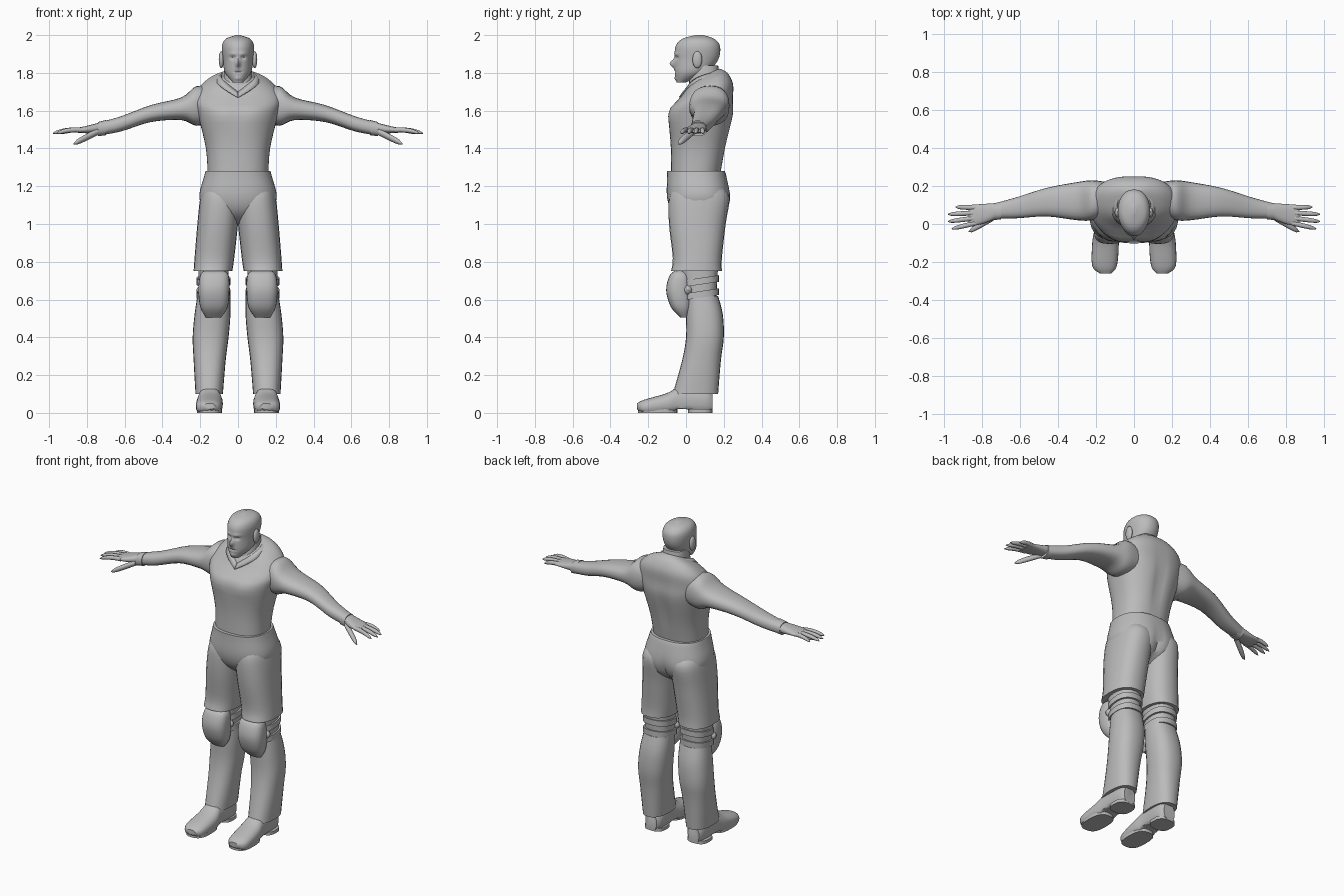
import bpy
import bmesh
from math import cos, sin, pi, exp, sqrt, radians, copysign
from mathutils import Vector, Matrix

default_cube = bpy.data.objects.get("Cube")
if default_cube:
    bpy.data.objects.remove(default_cube, do_unlink=True)

# One plain clay colour for the whole figure
clay = bpy.data.materials.new("clay_grey")
clay.use_nodes = True
clay.diffuse_color = (.5, .5, .5, 1)
shader = clay.node_tree.nodes["Principled BSDF"]
shader.inputs["Base Color"].default_value = clay.diffuse_color


def finish(name, bm, mirror=False):
    """Turn a bmesh into a smooth-shaded object, optionally mirrored in x."""
    bmesh.ops.recalc_face_normals(bm, faces=bm.faces)
    mesh = bpy.data.meshes.new(name)
    bm.to_mesh(mesh)
    bm.free()
    mesh.materials.append(clay)
    mesh.shade_smooth()
    mesh.set_sharp_from_angle(angle=radians(40))
    part = bpy.data.objects.new(name, mesh)
    bpy.context.collection.objects.link(part)
    if mirror:
        modifier = part.modifiers.new("Mirror", "MIRROR")
        modifier.use_mirror_merge = False
    return part


def spline(rows, steps):
    """Smooth interpolation passing through every row of numbers."""
    rows = [Vector(row) for row in rows]
    padded = [rows[0]] + rows + [rows[-1]]
    result = []
    for before, start, end, after in zip(padded, padded[1:], padded[2:], padded[3:]):
        leave, arrive = (end - before) / 2, (after - start) / 2
        for step in range(steps):
            t = step / steps
            ease = t * t * (3 - 2 * t)
            swing = leave * t * (1 - t) ** 2 - arrive * t * t * (1 - t)
            result.append(start.lerp(end, ease) + swing)
    return result + [rows[-1]]


def place(axis, along, across, up):
    """Map section coordinates onto the axis along which a loft runs."""
    if axis == "x":
        return Vector((along, across, up))
    if axis == "y":
        return Vector((across, along, up))
    return Vector((across, up, along))


def rounded(value, power):
    return copysign(abs(value) ** (2 / power), value)


def loft(name, sections, axis="z", sides=24, power=2.4, steps=4, mirror=False, warp=None):
    """Skin rounded sections: position, then the two extents of each."""
    bm = bmesh.new()
    loops = []
    for along, left, right, low, high in spline(sections, steps):
        loop = []
        for side in range(sides):
            angle = 2 * pi * side / sides
            across = left + (right - left) * (1 + rounded(cos(angle), power)) / 2
            up = low + (high - low) * (1 + rounded(sin(angle), power)) / 2
            point = place(axis, along, across, up)
            loop.append(bm.verts.new(warp(point) if warp else point))
        loops.append(loop)
    for lower, upper in zip(loops, loops[1:]):
        for side in range(sides):
            bm.faces.new((lower[side - 1], lower[side], upper[side], upper[side - 1]))
    bm.faces.new(loops[0])
    bm.faces.new(loops[-1])
    return finish(name, bm, mirror)


def centred(rows):
    """Sections symmetric in x: height, half width, front, back."""
    return [(height, -half, half, front, back) for height, half, front, back in rows]


def ball(name, centre, radii):
    """A mirrored pair of ellipsoids."""
    bm = bmesh.new()
    shape = Matrix.Translation(centre) @ Matrix.Diagonal(radii).to_4x4()
    bmesh.ops.create_uvsphere(bm, u_segments=20, v_segments=12, radius=1, matrix=shape)
    finish(name, bm, True)


def bump(point, x, z, width, height, amount):
    """Soft swelling around a spot and its mirror image."""
    return amount * exp(-((abs(point.x) - x) / width) ** 2 - ((point.z - z) / height) ** 2)


# Head with sculpted nose, brow, eye sockets, mouth and chin
face_features = [
    (0, 1.85, .012, .02, .026),
    (.03, 1.9, .025, .01, .006),
    (.03, 1.88, .014, .01, -.012),
    (0, 1.805, .026, .005, -.006),
    (0, 1.77, .02, .01, .006),
]


def sculpt_face(point):
    if point.y < .04:
        fade = min(1, (.04 - point.y) / .06)
        point.y -= fade * sum(bump(point, *feature) for feature in face_features)
    point.x *= 1 - max(0, .06 - point.y)
    return point


loft("head", centred([
    (1.75, .03, -.05, 0), (1.8, .07, -.06, .11), (1.87, .08, -.06, .17),
    (1.94, .085, -.055, .18), (1.98, .065, -.02, .15), (2, .01, .05, .09),
]), sides=64, power=2.2, steps=12, warp=sculpt_face)
ball("ear", (.088, .06, 1.87), (.014, .026, .045))
loft("neck", centred([(1.65, .09, 0, .2), (1.84, .07, .03, .17)]))


# Shirt body with chest, spine groove and a neckline leaning forward
def shape_torso(point):
    if point.y < .03:
        point.y -= bump(point, .09, 1.58, .07, .05, .01)
    elif point.y > .17:
        point.y -= bump(point, 0, 1.5, .03, .15, .015)
    point.z += max(0, point.z - 1.62) * (point.y - .1) * 2.4
    return point


loft("shirt_body", centred([
    (1.25, .16, -.08, .18), (1.4, .17, -.08, .21), (1.57, .21, -.09, .25),
    (1.65, .23, -.06, .25), (1.71, .21, -.02, .25), (1.76, .15, .01, .22),
    (1.79, .07, .03, .18),
]), sides=48, warp=shape_torso)

# Open collar: a strip folded outwards from the neck, meeting in a V
neckline = [(0, .19, 1.8), (.085, .13, 1.8), (.08, .04, 1.765), (0, -.01, 1.7)]
bm = bmesh.new()
strip = []
for point in spline(neckline, 6):
    fold = Vector((point.x, point.y - .09, 0)).normalized() - Vector((0, 0, 1))
    strip.append((bm.verts.new(point), bm.verts.new(point + fold * .027)))
for (top, bottom), (next_top, next_bottom) in zip(strip, strip[1:]):
    bm.faces.new((top, next_top, next_bottom, bottom))
collar = finish("shirt_collar", bm, True)
collar.modifiers.new("Thickness", "SOLIDIFY").thickness = .01

# Arms, wrists and palms
loft("arm", [
    (.14, .05, .22, 1.54, 1.72), (.22, .02, .23, 1.52, 1.73), (.3, .02, .22, 1.55, 1.67),
    (.46, .04, .19, 1.54, 1.63), (.62, .03, .14, 1.49, 1.57), (.73, .03, .11, 1.47, 1.54),
], "x", mirror=True)
loft("wrist_cuff", [(.7, .025, .11, 1.47, 1.55), (.74, .02, .11, 1.465, 1.54)],
     "x", steps=1, mirror=True)
loft("palm", [(.72, .03, .11, 1.48, 1.54), (.8, 0, .105, 1.48, 1.52),
              (.87, -.01, .1, 1.485, 1.505)], "x", mirror=True)


def finger(name, start, end, thickness, arch):
    """A round-tipped finger arched along its length."""
    sections = []
    for step in range(9):
        t = step / 8
        centre = Vector(start).lerp(Vector(end), t)
        height = centre.z + arch * t * (1 - t)
        radius = thickness * sqrt(1.03 - t ** 5)
        sections.append((centre.x, centre.y - radius, centre.y + radius,
                         height - radius, height + radius))
    loft(name, sections, "x", sides=12, power=2, steps=1, mirror=True)


reaches = {"index_finger": .96, "middle_finger": .98, "ring_finger": .98, "little_finger": .94}
for order, (name, reach) in enumerate(reaches.items()):
    finger(name, (.83, .005 + .027 * order, 1.497), (reach, -.025 + .038 * order, 1.48), .0125, .03)
finger("thumb", (.74, .035, 1.49), (.87, -.04, 1.425), .018, 0)


# Trousers: seat, thighs with a hem, knees and flared lower legs
def shape_seat(point):
    if point.y > .1:
        point.y -= bump(point, 0, 1.08, .02, .09, .02)
    return point


loft("trouser_seat", centred([
    (1, .05, 0, .14), (1.06, .16, -.07, .21), (1.14, .205, -.1, .235),
    (1.25, .18, -.1, .215), (1.28, .172, -.1, .205),
]), sides=48, warp=shape_seat)
loft("thigh", [
    (.75, .03, .235, -.08, .19), (.82, .02, .23, -.07, .19), (1, 0, .215, -.09, .21),
    (1.14, -.01, .2, -.09, .23), (1.2, .02, .18, -.06, .19),
], mirror=True)
loft("knee", [(.6, .05, .21, 0, .16), (.78, .05, .21, -.04, .17)], mirror=True)
loft("lower_leg", [
    (.1, .08, .225, -.07, .17), (.28, .065, .235, -.02, .185), (.4, .05, .24, 0, .2),
    (.52, .04, .23, 0, .195), (.62, .04, .215, 0, .17),
], mirror=True)

# Knee pads with side discs and straps that rise towards the back
loft("knee_pad", [
    (.505, .09, .17, -.03, .01), (.56, .055, .2, -.08, .03), (.65, .045, .21, -.105, .03),
    (.73, .05, .2, -.085, .02), (.755, .08, .17, -.05, -.02),
], power=2.7, mirror=True)
ball("pad_disc", (.13, .01, .65), (.09, .035, .04))


def tilt_strap(point):
    point.z += (point.y - .08) * .15
    return point


for name, height in {"lower_strap": .61, "upper_strap": .68}.items():
    band = [(level, .04, .22, -.02, .175) for level in (height, height + .035)]
    loft(name, band, steps=1, mirror=True, warp=tilt_strap)


# Shoes with flat undersides, and separate soles and heels
def flatten_sole(point):
    point.z = max(point.z, .02 if -.06 < point.y < .01 else .008)
    return point


loft("shoe", [
    (-.26, .12, .18, .02, .05), (-.22, .09, .22, -.01, .07), (-.1, .08, .22, -.01, .105),
    (-.03, .09, .21, -.01, .14), (.1, .09, .205, -.01, .14), (.14, .11, .19, 0, .11),
], "y", warp=flatten_sole, mirror=True)
for name, front, back in (("sole", -.255, -.045), ("heel", .01, .14)):
    tread = [(level, .085, .217, front, back) for level in (0, .02)]
    loft(name, tread, steps=1, power=2.8, mirror=True)
